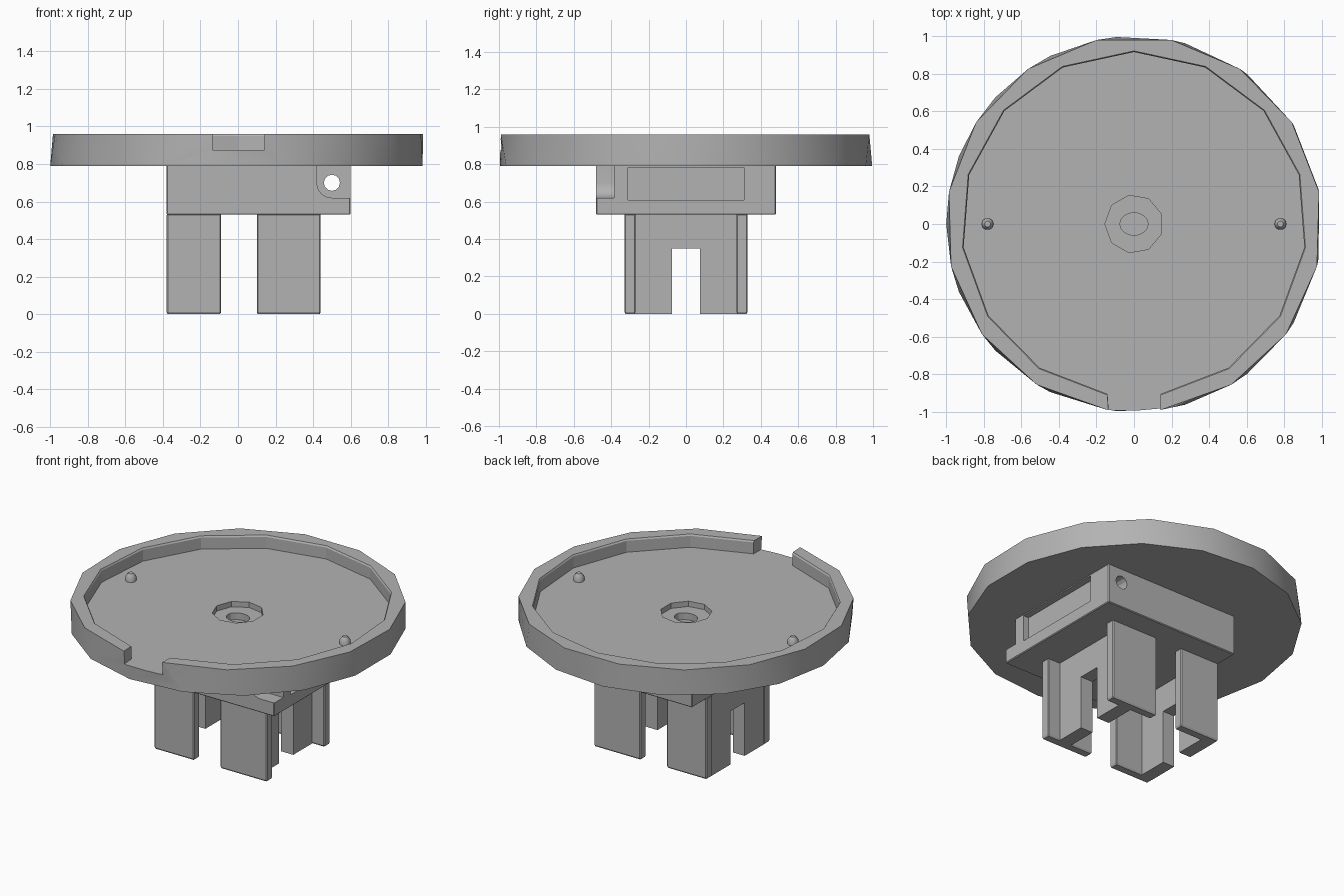
import bpy, bmesh, math
from mathutils import Matrix

cube = bpy.data.objects.get("Cube")
if cube:
    bpy.data.objects.remove(cube, do_unlink=True)

grey = bpy.data.materials.new("plain_grey")
grey.use_nodes = True
GREY = (0.45, 0.45, 0.45, 1)
grey.diffuse_color = GREY
grey.node_tree.nodes["Principled BSDF"].inputs["Base Color"].default_value = GREY


def make(name, bm):
    bmesh.ops.recalc_face_normals(bm, faces=bm.faces)
    mesh = bpy.data.meshes.new(name)
    bm.to_mesh(mesh)
    bm.free()
    mesh.materials.append(grey)
    ob = bpy.data.objects.new(name, mesh)
    bpy.context.collection.objects.link(ob)
    return ob


def ring(count, radius, start=0.0, sx=1.0):
    step = math.tau / count
    return [(sx * radius * math.cos(start + i * step), radius * math.sin(start + i * step))
            for i in range(count)]


def loft(name, points, levels, matrix=Matrix()):
    """Stack scaled copies of an outline; levels are (scale, z)."""
    bm = bmesh.new()
    loops = [[bm.verts.new((x * s, y * s, z)) for x, y in points] for s, z in levels]
    n = len(points)
    for low, high in zip(loops, loops[1:]):
        for i in range(n):
            j = (i + 1) % n
            bm.faces.new((low[i], low[j], high[j], high[i]))
    bm.faces.new(loops[0][::-1])
    bm.faces.new(loops[-1])
    bm.transform(matrix)
    return make(name, bm)


def box(name, x0, x1, y0, y1, z0, z1, bevel=0.0):
    bm = bmesh.new()
    bmesh.ops.create_cube(bm, size=1)
    for v in bm.verts:
        v.co = ((x0, x1)[v.co.x > 0], (y0, y1)[v.co.y > 0], (z0, z1)[v.co.z > 0])
    if bevel:
        bmesh.ops.bevel(bm, geom=bm.edges[:], offset=bevel, segments=1, affect='EDGES')
    return make(name, bm)


def cut(ob, *cutters):
    for c in cutters:
        c.hide_render = True
        mod = ob.modifiers.new("cut", 'BOOLEAN')
        mod.operation, mod.solver, mod.object = 'DIFFERENCE', 'EXACT', c
    bpy.context.view_layer.update()
    graph = bpy.context.evaluated_depsgraph_get()
    mesh = bpy.data.meshes.new_from_object(ob.evaluated_get(graph))
    ob.modifiers.clear()
    ob.data = mesh
    for c in cutters:
        bpy.data.objects.remove(c, do_unlink=True)


def smooth(ob, degrees):
    bpy.ops.object.select_all(action='DESELECT')
    ob.select_set(True)
    bpy.context.view_layer.objects.active = ob
    bpy.ops.object.shade_smooth_by_angle(angle=math.radians(degrees))


BOTTOM, FLOOR, TOP = 0.79, 0.875, 0.96

# Round tray: hull between a lower outline and an upper outline that opens at the front
bm = bmesh.new()
for x, y in ring(17, 1.0, math.pi):
    bm.verts.new((x, y, BOTTOM))
for i in range(16):
    a = math.radians(22.9 * (i - 7.5))
    bm.verts.new((math.sin(a), math.cos(a), TOP))
hull = bmesh.ops.convex_hull(bm, input=bm.verts[:])
bmesh.ops.dissolve_limit(bm, angle_limit=0.01, verts=bm.verts[:], edges=bm.edges[:])
tray = make("tray", bm)

# Recess with its front opening, then the centre socket and its blind hole
inner = [(0.925 * math.sin(math.radians(24.45 * k)), 0.925 * math.cos(math.radians(24.45 * k)))
         for k in range(-7, 8)]
inner = [(-0.13, -1.1)] + inner + [(0.14, -1.1)]
cut(tray,
    loft("recess_cutter", inner, [(0.99, FLOOR), (0.99, TOP - 0.01), (1.003, TOP + 0.01)]),
    loft("socket_cutter", ring(9, 0.155, math.pi), [(1, FLOOR - 0.035), (1, FLOOR + 0.05)]),
    loft("hole_cutter", ring(16, 0.06, 0, 1.25), [(1, FLOOR - 0.08), (1, FLOOR + 0.05)]))
smooth(tray, 23.5)

# Two locating pins with chamfered tops
for side, x in (("left", 0.78), ("right", -0.78)):
    pin = loft(side + "_pin", ring(10, 0.032), [(1, FLOOR - 0.01), (1, FLOOR + 0.03), (0.5, FLOOR + 0.05)],
               Matrix.Translation((x, 0, 0)))
    smooth(pin, 40)

# Mounting block with a side pocket, a rounded corner pocket and a cross hole
block = box("mounting_block", -0.38, 0.6, -0.48, 0.48, 0.53, BOTTOM + 0.005, 0.005)
corner = [(0.7, 0.85), (0.42, 0.85)]
corner += [(0.5 - 0.08 * math.cos(a), 0.7 - 0.08 * math.sin(a))
           for a in (math.radians(15 * i) for i in range(7))]
corner += [(0.7, 0.62)]
upright = Matrix.Rotation(math.radians(90), 4, 'X')
cut(block,
    box("side_pocket_cutter", 0.56, 0.7, -0.31, 0.31, 0.61, 0.783),
    loft("corner_cutter", corner, [(1, 0.385), (1, 0.6)], upright),
    loft("cross_hole_cutter", [(x + 0.5, y + 0.7) for x, y in ring(12, 0.043)],
         [(1, -0.6), (1, 0.6)], upright))
smooth(block, 25)

# Legs: a flat plate at front and back, joined by slotted walls on both sides
for side, plate, wall in (("left", (0.10, 0.44), (0.26, 0.35)),
                          ("right", (-0.38, -0.09), (-0.375, -0.29))):
    for end, s in (("front", -1), ("back", 1)):
        ys = sorted((s * 0.27, s * 0.33))
        box(f"{end}_{side}_leg_plate", *plate, *ys, 0.005, 0.535, 0.006)
        ys = sorted((s * 0.075, s * 0.28))
        box(f"{end}_{side}_leg_wall", *wall, *ys, 0.005, 0.535)
    box(f"{side}_wall_bridge", *wall, -0.08, 0.08, 0.35, 0.535)

# Rest the leg ends on the ground
for ob in bpy.context.collection.objects:
    if "_leg_" in ob.name:
        for v in ob.data.vertices:
            if v.co.z < 0.008:
                v.co.z = 0
